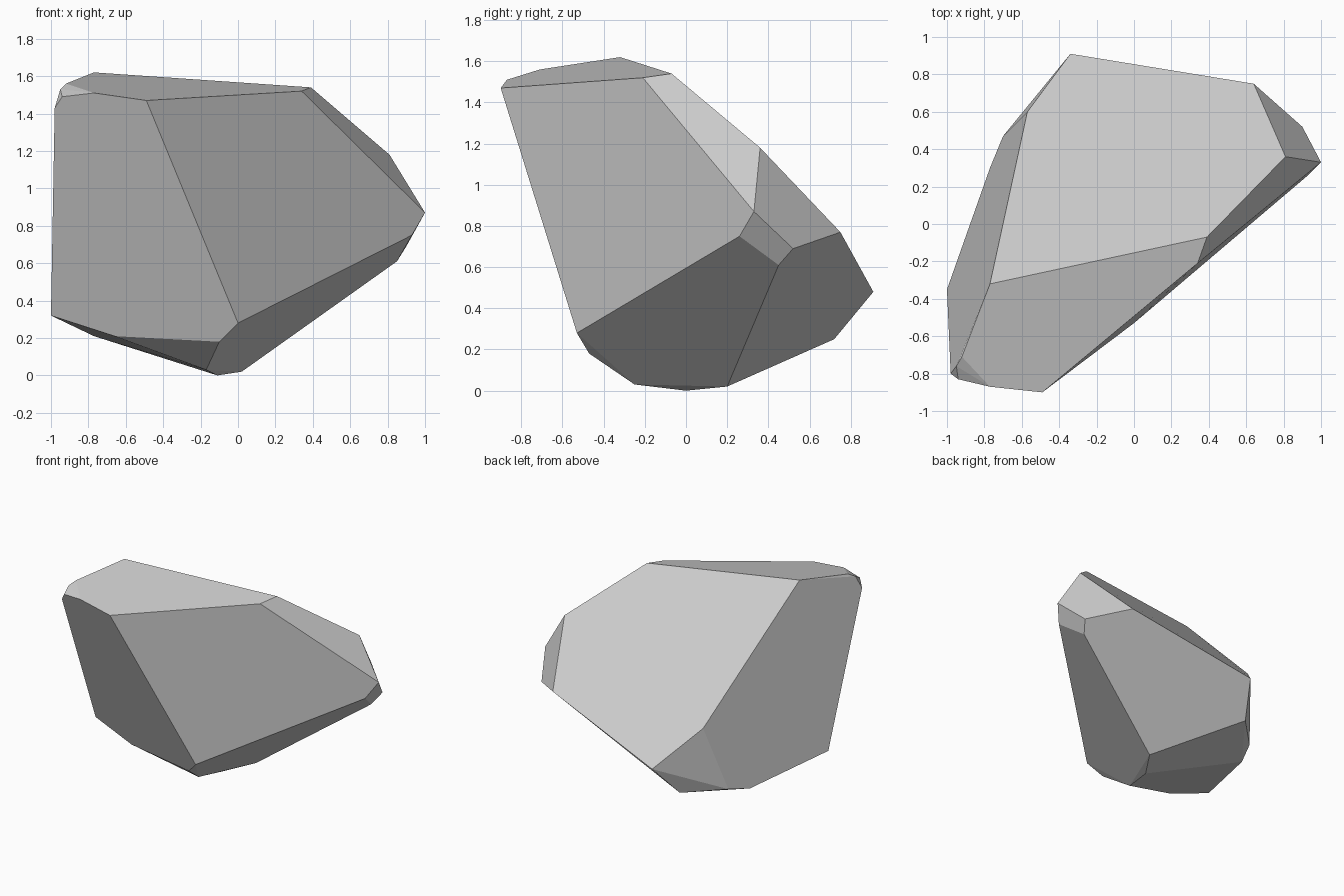
import bpy
import bmesh
import math

# Remove the default cube
cube = bpy.data.objects.get("Cube")
if cube:
    bpy.data.objects.remove(cube, do_unlink=True)


def flat_material(name, color):
    material = bpy.data.materials.new(name)
    material.use_nodes = True
    material.diffuse_color = color
    shader = next(n for n in material.node_tree.nodes if n.type == "BSDF_PRINCIPLED")
    shader.inputs["Base Color"].default_value = color
    shader.inputs["Roughness"].default_value = 0.9
    return material


def chiselled_stone(name, corner_groups, material, flat_angle):
    """Wrap the corner groups in a convex hull and merge nearly flat triangles."""
    bm = bmesh.new()
    for group in corner_groups:
        for corner in group:
            bm.verts.new(corner)
    hull = bmesh.ops.convex_hull(bm, input=bm.verts[:])
    loose = [v for v in set(hull["geom_interior"] + hull["geom_unused"])
             if isinstance(v, bmesh.types.BMVert)]
    bmesh.ops.delete(bm, geom=loose, context="VERTS")
    bmesh.ops.dissolve_limit(bm, angle_limit=flat_angle,
                             verts=bm.verts[:], edges=bm.edges[:])
    bmesh.ops.recalc_face_normals(bm, faces=bm.faces[:])

    mesh = bpy.data.meshes.new(name)
    bm.to_mesh(mesh)
    bm.free()
    mesh.materials.append(material)
    stone = bpy.data.objects.new(name, mesh)
    bpy.context.collection.objects.link(stone)
    return stone


# Upper rim of the sloping top
crown = [(-.77, -.32, 1.62), (.39, -.07, 1.54), (.34, -.21, 1.52),
         (-.49, -.9, 1.47), (-.77, -.87, 1.51)]

# Small chipped corner at the upper front
chip = [(-.92, -.71, 1.56), (-.95, -.76, 1.53), (-.94, -.83, 1.49),
        (-.98, -.8, 1.43)]

# Pointed end
point = [(.81, .36, 1.18), (1, .33, .87), (.9, .52, .69),
         (.93, .26, .75), (.85, .45, .61)]

# Back edge where the top slope meets the underside
back = [(.64, .75, .77), (-.34, .91, .48), (-.57, .6, .745)]

# Tapering underside
base = [(0, -.53, .28), (-.1, -.47, .18), (-.17, -.25, .03), (-.11, 0, 0),
        (.02, .2, .02), (-.45, .72, .25), (-.7, .47, .25),
        (-.77, .3, .21), (-1, -.35, .32), (-.66, -.39, .21)]

grey = flat_material("stone grey", (.6, .6, .6, 1))
chiselled_stone("rock", [crown, chip, point, back, base], grey, math.radians(4))
